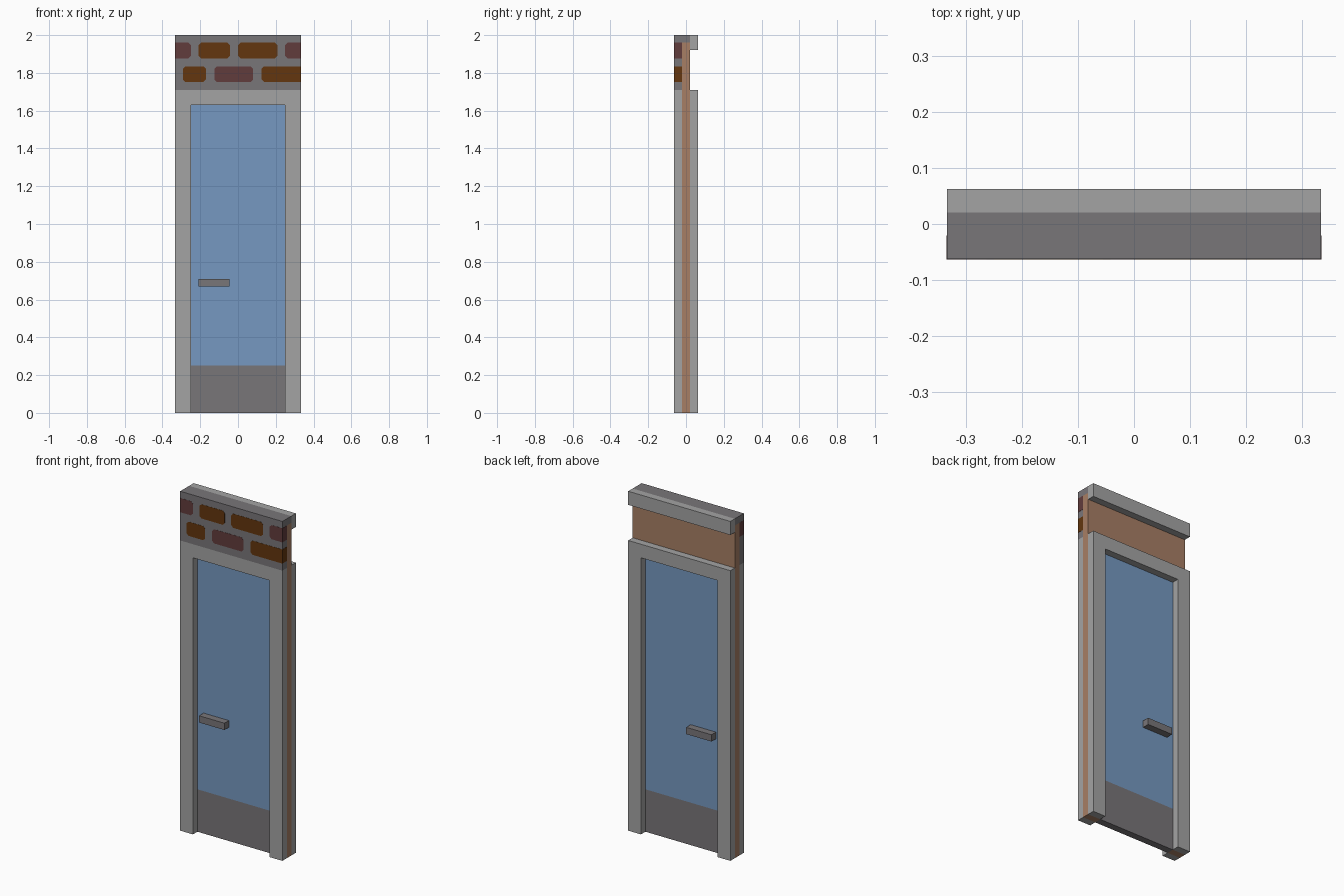
import bpy
import bmesh

cube = bpy.data.objects.get("Cube")
if cube:
    bpy.data.objects.remove(cube, do_unlink=True)


def linear(c):
    c /= 255
    return c / 12.92 if c <= 0.04045 else ((c + 0.055) / 1.055) ** 2.4


def material(name, r, g, b):
    m = bpy.data.materials.new(name)
    m.use_nodes = True
    col = (linear(r), linear(g), linear(b), 1)
    m.diffuse_color = col
    m.node_tree.nodes["Principled BSDF"].inputs["Base Color"].default_value = col
    return m


LIGHT = material("light grey stone", 164, 164, 164)
DARK = material("dark grey", 121, 118, 121)
WOOD = material("tan wood", 167, 127, 101)
GLASS = material("blue glass", 118, 153, 193)
BROWN = material("brown brick", 99, 54, 14)
MAROON = material("maroon brick", 97, 60, 60)


def prism(name, mat, outline, y0, y1):
    """Extrude an outline in the xz plane from y0 to y1."""
    bm = bmesh.new()
    face = bm.faces.new([bm.verts.new((x, y0, z)) for x, z in outline])
    out = bmesh.ops.extrude_face_region(bm, geom=[face])
    verts = [v for v in out["geom"] if isinstance(v, bmesh.types.BMVert)]
    bmesh.ops.translate(bm, verts=verts, vec=(0, y1 - y0, 0))
    bmesh.ops.recalc_face_normals(bm, faces=bm.faces)
    mesh = bpy.data.meshes.new(name)
    bm.to_mesh(mesh)
    bm.free()
    mesh.materials.append(mat)
    obj = bpy.data.objects.new(name, mesh)
    bpy.context.collection.objects.link(obj)
    return obj


def box(name, mat, x0, x1, y0, y1, z0, z1):
    return prism(name, mat, [(x0, z0), (x1, z0), (x1, z1), (x0, z1)], y0, y1)


def arch(name, mat, top, y0, y1):
    """Door surround: two posts joined by a lintel."""
    prism(name, mat, [(-W, 0), (-IN, 0), (-IN, HEAD), (IN, HEAD),
                      (IN, 0), (W, 0), (W, top), (-W, top)], y0, y1)


W, IN = 0.333, 0.25            # half widths of wall and opening
D, C = 0.0625, 0.0208          # half depths of wall and core
HEAD, LINTEL = 1.63, 1.71

# Stone surrounds on both faces, with the wooden core between
arch("front_frame", LIGHT, LINTEL, -D, -C)
arch("back_frame", LIGHT, LINTEL, C, D)
arch("wooden_core", WOOD, 1.96, -C, C)

# Door leaf: glass above a kick plate
box("door_glass", GLASS, -IN, IN, -C, C, 0.25, HEAD)
box("kick_plate", DARK, -IN, IN, -C, C, 0, 0.25)

# A handle on each face
for name, y0, y1 in (("front_handle", -D, -C), ("back_handle", C, D)):
    box(name, DARK, -0.21, -0.045, y0, y1, 0.67, 0.71)

# Upper wall, its cap and the cornice behind
box("brick_wall", DARK, -W, W, -D, -C, LINTEL, 2)
box("wall_cap", DARK, -W, W, -C, C, 1.96, 2)
box("back_cornice", LIGHT, -W, W, C, D, 1.92, 2)

# Bricks: thin plates with cut corners, wrapping round the wall ends
ROWS = [
    (1.877, 1.96, [(-W, -0.25, MAROON), (-0.208, -0.042, BROWN),
                   (0, 0.208, BROWN), (0.25, W, MAROON)]),
    (1.752, 1.835, [(-0.292, -0.17, BROWN), (-0.125, 0.08, MAROON),
                    (0.125, W, BROWN)]),
]
T, CUT = 0.001, 0.013
for z0, z1, bricks in ROWS:
    for x0, x1, mat in bricks:
        a = 0 if x0 == -W else CUT
        b = 0 if x1 == W else CUT
        pts = [(x0 + a, z0), (x1 - b, z0), (x1, z0 + b), (x1, z1 - b),
               (x1 - b, z1), (x0 + a, z1), (x0, z1 - a), (x0, z0 + a)]
        outline = list(dict.fromkeys(pts))
        prism("brick", mat, outline, -D - T, -D + T)
        for side, wraps in ((-1, a == 0), (1, b == 0)):
            if wraps:
                xs = sorted((side * (W - T), side * (W + T)))
                box("brick_end", mat, xs[0], xs[1], -D - T, -C, z0, z1)
